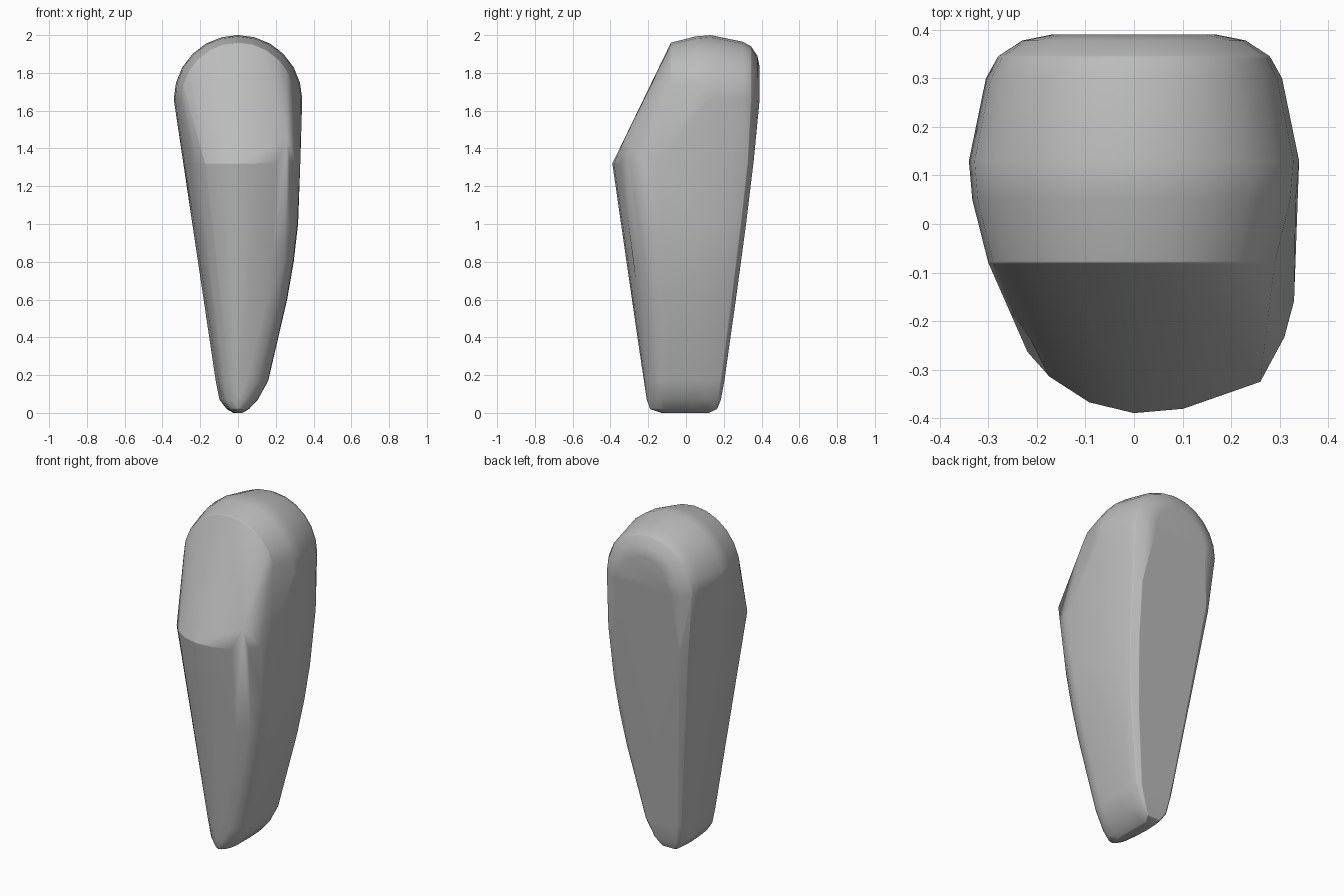
import bpy, bmesh, math

cube = bpy.data.objects.get("Cube")
if cube:
    bpy.data.objects.remove(cube, do_unlink=True)

grey = bpy.data.materials.new("stone grey")
grey.use_nodes = True
colour = (0.5, 0.5, 0.5, 1)
grey.diffuse_color = colour
grey.node_tree.nodes["Principled BSDF"].inputs["Base Color"].default_value = colour

# Half outlines of a slice, front to back: (share of half width, share of depth)
BACK = [(1, .64), (.93, .85), (.85, .96), (.72, 1), (.3, 1)]
RIGHT_SIDE = [(.32, .03), (.6, .1), (.76, .17), (.88, .33)] + BACK
LEFT_SIDE = [(.3, .012), (.6, .06), (.82, .13), (.93, .21), (.99, .31)] + BACK

# Lower body slices: height, half width on -x, half width on +x, front y, back y
SLICES = [
    (0, .025, .025, -.13, .12),
    (.02, .06, .058, -.19, .165),
    (.07, .098, .105, -.208, .185),
    (.17, .118, .16, -.223, .203),
    (.4, .15, .21, -.257, .236),
    (.6, .18, .26, -.286, .264),
    (.8, .21, .295, -.315, .291),
    (1, .24, .318, -.344, .318),
    (1.32, .289, .333, -.39, .357),
]

# Domed head arches, front to back: y, radius
ARCHES = [(-.08, .3), (.05, .333), (.13, .34), (.3, .305),
          (.345, .28), (.378, .23), (.39, .17)]
HEAD_Z = 1.66
ARCH_STEPS = 12

bm = bmesh.new()

# Tapering lower body
for z, left, right, front, back in SLICES:
    depth = back - front
    bm.verts.new((0, front, z))
    for width, outline in ((-left, RIGHT_SIDE), (right, LEFT_SIDE)):
        for u, v in outline:
            bm.verts.new((width * u, front + depth * v, z))

# Domed head, with the raised corner on one side of the slanted front facet
for y, radius in ARCHES:
    for i in range(ARCH_STEPS + 1):
        a = math.pi * i / ARCH_STEPS
        bm.verts.new((radius * math.cos(a), y, HEAD_Z + radius * math.sin(a)))
bm.verts.new((.26, -.325, 1.45))

# Wrap everything in one rounded hull
hull = bmesh.ops.convex_hull(bm, input=bm.verts[:])
loose = {v for v in hull["geom_interior"] + hull["geom_unused"]
         if isinstance(v, bmesh.types.BMVert) and not v.link_faces}
bmesh.ops.delete(bm, geom=list(loose), context="VERTS")
bmesh.ops.dissolve_limit(bm, angle_limit=math.radians(2),
                         verts=bm.verts[:], edges=bm.edges[:])
bmesh.ops.recalc_face_normals(bm, faces=bm.faces[:])

mesh = bpy.data.meshes.new("stone_body")
bm.to_mesh(mesh)
bm.free()
mesh.materials.append(grey)
mesh.shade_smooth()
body = bpy.data.objects.new("stone_body", mesh)
bpy.context.collection.objects.link(body)

# Softened edges between broad flat facets
bevel = body.modifiers.new("soft_edges", "BEVEL")
bevel.width = .008
bevel.segments = 2
bevel.limit_method = "ANGLE"
bevel.angle_limit = math.radians(24)
body.modifiers.new("facet_shading", "WEIGHTED_NORMAL")
